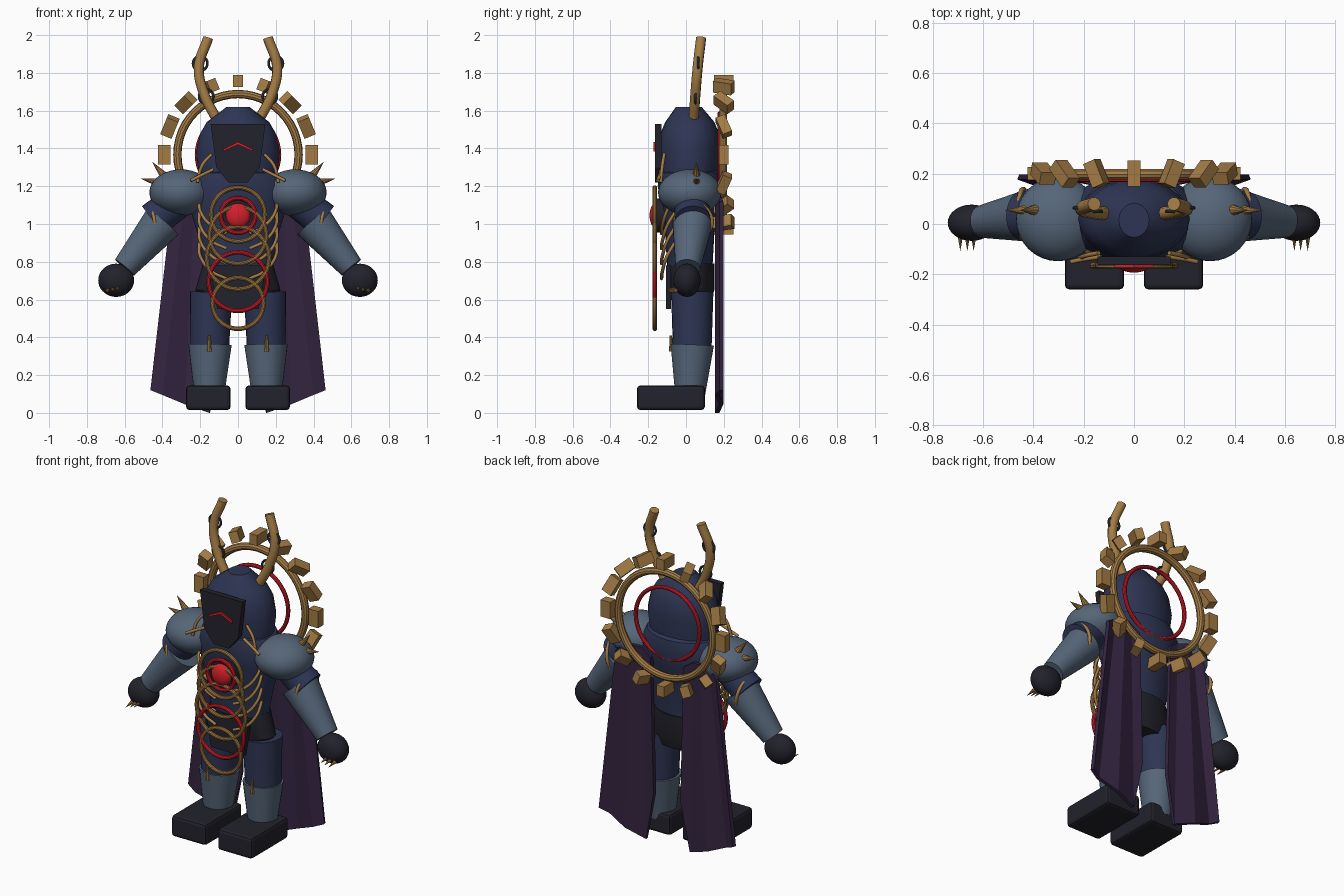
import bpy, bmesh, math
from mathutils import Vector, Matrix

if "Cube" in bpy.data.objects:
    bpy.data.objects.remove(bpy.data.objects["Cube"])

def mat(name, c):
    m = bpy.data.materials.new(name)
    m.diffuse_color = (*c, 1)
    m.use_nodes = True
    m.node_tree.nodes["Principled BSDF"].inputs["Base Color"].default_value = m.diffuse_color
    return m

NAVY = mat("navy cloth", (.027, .036, .088))
STEEL = mat("blue steel", (.092, .132, .190))
GOLD = mat("old gold", (.37, .20, .06))
RED = mat("red glow", (.66, .014, .024))
DARK = mat("dark leather", (.016, .016, .025))
PURPLE = mat("purple cape", (.034, .018, .052))
IRON = mat("dark iron", (.045, .06, .08))

def finish(name, bm, m, smooth=True):
    bmesh.ops.recalc_face_normals(bm, faces=bm.faces[:])
    me = bpy.data.meshes.new(name)
    bm.to_mesh(me)
    bm.free()
    me.materials.append(m)
    o = bpy.data.objects.new(name, me)
    bpy.context.collection.objects.link(o)
    if smooth:
        bpy.ops.object.select_all(action='DESELECT')
        o.select_set(True)
        bpy.context.view_layer.objects.active = o
        bpy.ops.object.shade_smooth_by_angle(angle=math.radians(35))
    return o

def cone(name, a, b, r1, r2, m, seg=24):
    a, b = Vector(a), Vector(b)
    d = b - a
    mx = Matrix.Translation((a + b) / 2) @ d.to_track_quat('Z', 'Y').to_matrix().to_4x4()
    bm = bmesh.new()
    bmesh.ops.create_cone(bm, cap_ends=True, segments=seg, radius1=r1, radius2=r2,
                          depth=d.length, matrix=mx)
    return finish(name, bm, m)

def ball(name, c, r, m):
    bm = bmesh.new()
    bmesh.ops.create_uvsphere(bm, u_segments=32, v_segments=18, radius=1,
                              matrix=Matrix.Translation(c) @ Matrix.Diagonal((*r, 1)))
    return finish(name, bm, m)

def loft(name, rings, m, seg=24):
    """Stack of ellipses given as (z, rx, ry, centre y)."""
    bm = bmesh.new()
    loops = []
    for z, rx, ry, cy in rings:
        loops.append([bm.verts.new((rx * math.cos(2 * math.pi * i / seg),
                                    cy + ry * math.sin(2 * math.pi * i / seg), z)) for i in range(seg)])
    for p, q in zip(loops, loops[1:]):
        for i in range(seg):
            j = (i + 1) % seg
            bm.faces.new((p[i], p[j], q[j], q[i]))
    bm.faces.new(loops[0])
    bm.faces.new(loops[-1])
    return finish(name, bm, m)

def plate(name, pts, y0, y1, m):
    """Outline in x, z pushed from y0 to y1."""
    bm = bmesh.new()
    f = bm.faces.new([bm.verts.new((x, y0, z)) for x, z in pts])
    ext = bmesh.ops.extrude_face_region(bm, geom=[f])['geom']
    bmesh.ops.translate(bm, vec=(0, y1 - y0, 0), verts=[v for v in ext if isinstance(v, bmesh.types.BMVert)])
    return finish(name, bm, m, False)

def ring(name, c, R, r, m):
    bpy.ops.mesh.primitive_torus_add(major_segments=48, minor_segments=10, major_radius=R,
                                     minor_radius=r, location=c, rotation=(math.pi / 2, 0, 0))
    o = bpy.context.object
    o.name = name
    o.data.materials.append(m)
    bpy.ops.object.shade_smooth_by_angle(angle=math.radians(35))

def tube(name, pts, r, m):
    cu = bpy.data.curves.new(name, 'CURVE')
    cu.dimensions = '3D'
    cu.bevel_depth, cu.bevel_resolution, cu.resolution_u = r, 3, 8
    cu.use_fill_caps = True
    s = cu.splines.new('BEZIER')
    s.bezier_points.add(len(pts) - 1)
    for p, co in zip(s.bezier_points, pts):
        p.co = co
        p.handle_left_type = p.handle_right_type = 'AUTO'
    cu.materials.append(m)
    o = bpy.data.objects.new(name, cu)
    bpy.context.collection.objects.link(o)

def box(name, mx, size, m, bevel=0):
    bm = bmesh.new()
    bmesh.ops.create_cube(bm, size=1, matrix=mx @ Matrix.Diagonal((*size, 1)))
    if bevel:
        bmesh.ops.bevel(bm, geom=bm.edges[:], offset=bevel, segments=2, affect='EDGES', profile=.5)
    return finish(name, bm, m, False)

# body core
loft("pelvis", [(.58, .17, .1, .03), (.65, .225, .125, .025), (.79, .185, .125, .025)], DARK)
loft("torso", [(.77, .18, .12, .02), (.95, .215, .13, .02), (1.1, .26, .155, .025),
               (1.2, .27, .175, .025), (1.27, .22, .165, .025), (1.3, .12, .12, .025)], NAVY)
plate("tabard", [(-.15, .78), (.15, .78), (.11, .55), (-.11, .55)], -.105, -.08, DARK)
loft("hood", [(1.2, .2, .145, .02), (1.38, .222, .16, .02), (1.48, .2, .155, .02),
              (1.54, .165, .13, .02), (1.62, .06, .068, .015)], NAVY, 20)

# face plate with chevron
plate("face_plate", [(-.145, 1.53), (.145, 1.53), (.115, 1.3), (.05, 1.22), (-.05, 1.22), (-.115, 1.3)],
      -.163, -.13, DARK)
plate("chevron", [(-.078, 1.385), (0, 1.42), (.078, 1.385), (.078, 1.397), (0, 1.435), (-.078, 1.397)],
      -.172, -.163, RED)

# halo with twisted blocks
ring("halo", (0, .197, 1.367), .321, .022, GOLD)
ring("inner_halo", (0, .178, 1.367), .217, .012, RED)
for i in range(16):
    t = 2 * math.pi * i / 16
    rad = Vector((math.sin(t), 0, math.cos(t)))
    tan = Vector((math.cos(t), 0, -math.sin(t)))
    b = Vector((0, 1, 0)) * math.cos(t) + tan * math.sin(t)
    a = b.cross(rad)
    rot = Matrix((a, b, rad)).transposed().to_4x4()
    box("halo_block", Matrix.Translation(Vector((0, .2, 1.367)) + rad * .39) @ rot, (.052, .103, .065), GOLD)

# chest rings and core
for z, R, m in ((1.05, .143, GOLD), (1.045, .092, RED), (.94, .15, GOLD), (.82, .165, GOLD),
                (.695, .155, RED), (.58, .135, GOLD)):
    ring("chest_ring", (0, -.165, z), R, .012, m)
loft_back = cone("core_backing", (0, -.10, 1.045), (0, -.155, 1.045), .09, .09, DARK, 32)
ball("core", (0, -.16, 1.045), (.065, .033, .065), RED)

for s in (-1, 1):
    # horns and their rings
    tube("horn", [(s * .105, .04, 1.54), (s * .18, .05, 1.69), (s * .207, .062, 1.83), (s * .158, .08, 1.985)],
         .027, GOLD)
    for x, y, z in ((.2, .064, 1.85), (.168, .05, 1.675)):
        ring("horn_ring", (s * x, y, z), .038, .007, IRON)

    # legs
    box("boot", Matrix.Translation((s * .157, -.08, .08)), (.236, .36, .13), DARK, .018)
    cone("shin", (s * .152, .022, .1), (s * .148, .033, .36), .08, .115, STEEL)
    cone("thigh", (s * .15, .033, .33), (s * .143, .033, .64), .102, .112, NAVY)
    cone("knee_spike", (s * .152, -.078, .325), (s * .152, -.08, .41), .012, .006, GOLD, 8)

    # arms
    ball("pauldron", (s * .302, .02, 1.167), (.167, .168, .122), STEEL)
    cone("upper_arm", (s * .28, .03, 1.15), (s * .45, .035, 1.02), .09, .095, NAVY)
    cone("forearm", (s * .398, .035, 1.012), (s * .6, .01, .77), .108, .066, STEEL)
    ball("hand", (s * .645, .005, .702), (.095, .072, .088), DARK)
    for k, x in enumerate((.637, .662, .69)):
        cone("claw", (s * x, -.045, .66 - .006 * k), (s * x, -.108, .65 - .006 * k), .011, 0, GOLD, 8)
    tube("arm_arc", [(s * (.44 + .02 * math.sin(a)), .04 - .098 * math.cos(a), 1.01 + .098 * math.sin(a))
                     for a in [math.radians(d) for d in range(-30, 211, 30)]], .01, GOLD)
    cone("shoulder_spike", (s * .375, .055, 1.235), (s * .455, .055, 1.33), .028, 0, GOLD, 10)
    cone("shoulder_spike", (s * .4, .055, 1.215), (s * .515, .055, 1.24), .028, 0, GOLD, 10)

    # gold ribs and collar cords
    for z in (1.09, 1.01, .93, .85):
        tube("rib", [(s * .205, -.06, z + .05), (s * .2, -.1, z - .02), (s * .14, -.125, z - .1),
                     (s * .06, -.13, z - .14)], .009, GOLD)
    tube("collar_cord", [(s * .14, -.115, 1.37), (s * .19, -.125, 1.31), (s * .215, -.135, 1.22)], .009, GOLD)
    tube("collar_cord", [(s * .13, -.13, 1.29), (s * .2, -.14, 1.255), (s * .25, -.15, 1.23)], .009, GOLD)

    # folded cape panel: columns of (top x, top z, bottom x, bottom z, y)
    cols = ((.11, 1.13, .09, .3, .175), (.17, 1.17, .15, 0, .165), (.23, 1.18, .28, .045, .187),
            (.28, 1.17, .40, .095, .165), (.345, 1.12, .46, .12, .187))
    bm = bmesh.new()
    verts = [[bm.verts.new((s * x, y, z)) for x, z in ((tx, tz), (bx, bz))] for tx, tz, bx, bz, y in cols]
    for p, q in zip(verts, verts[1:]):
        bm.faces.new((p[0], p[1], q[1], q[0]))
    o = finish("cape_panel", bm, PURPLE, False)
    sol = o.modifiers.new("thickness", 'SOLIDIFY')
    sol.thickness, sol.offset = .022, 0
